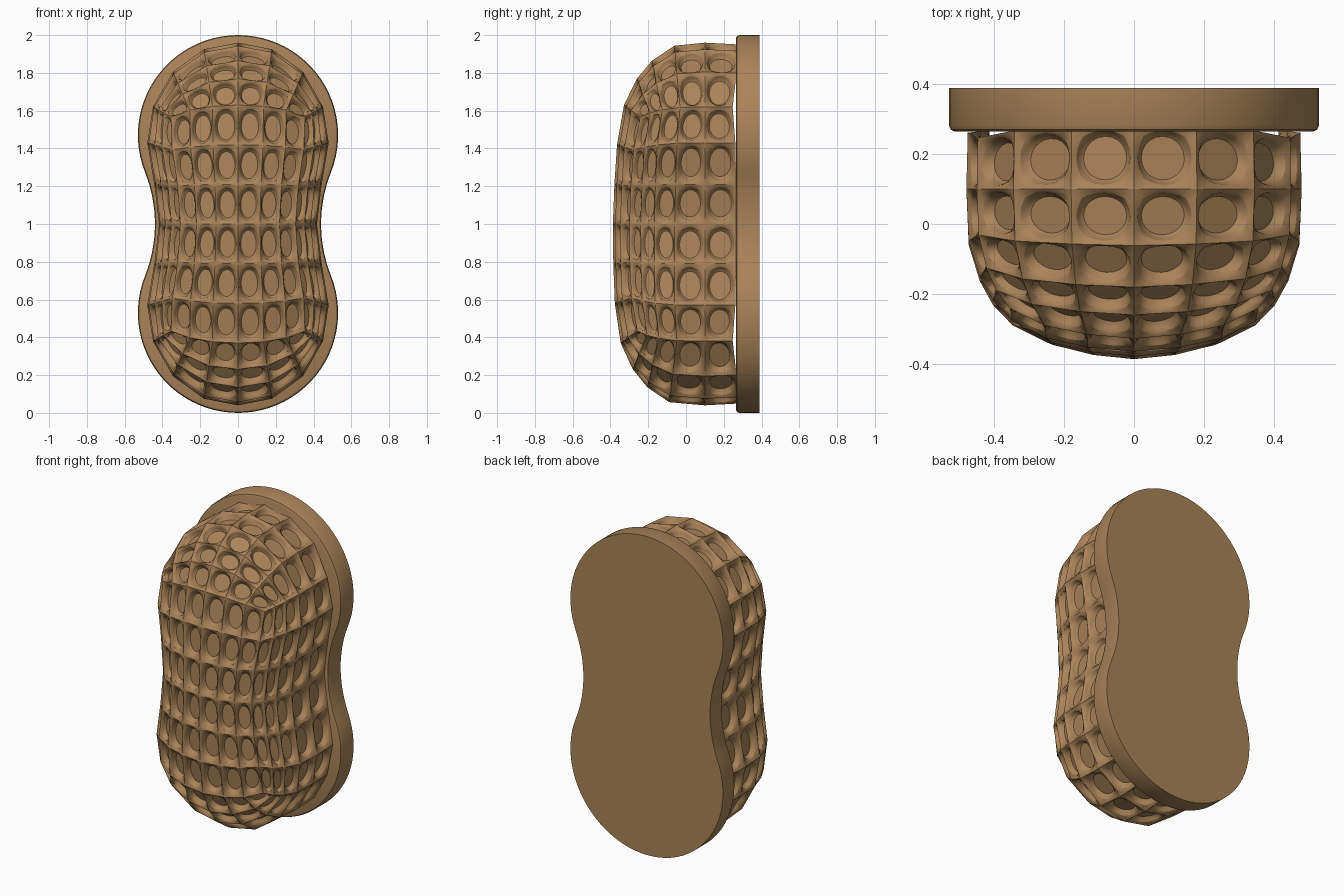
import bpy, bmesh, math
from mathutils import Vector

if "Cube" in bpy.data.objects:
    bpy.data.objects.remove(bpy.data.objects["Cube"])

mat = bpy.data.materials.new("tan")
mat.diffuse_color = (0.40, 0.23, 0.10, 1)
mat.use_nodes = True
mat.node_tree.nodes["Principled BSDF"].inputs["Base Color"].default_value = mat.diffuse_color


def finish(bm, name):
    me = bpy.data.meshes.new(name)
    bm.to_mesh(me)
    bm.free()
    ob = bpy.data.objects.new(name, me)
    bpy.context.collection.objects.link(ob)
    me.materials.append(mat)
    bpy.ops.object.select_all(action='DESELECT')
    bpy.context.view_layer.objects.active = ob
    ob.select_set(True)
    bpy.ops.object.shade_smooth_by_angle(angle=math.radians(28))
    return ob


# --- backing plate: two round lobes blended by concave waist arcs ---
def outline(off):
    r, R, xc, zc = 0.53 - off, 0.742 + off, 1.182, 0.47
    a_end = math.radians(90) + math.atan2(zc, xc)
    b_end = math.atan2(zc, xc)
    q = [(r * math.sin(a_end * i / 24), zc + r * math.cos(a_end * i / 24)) for i in range(25)]
    q += [(xc - R * math.cos(b_end * (1 - i / 8)), R * math.sin(b_end * (1 - i / 8))) for i in range(1, 9)]
    right = q + [(x, -z) for x, z in reversed(q[:-1])]
    return right + [(-x, z) for x, z in reversed(right[1:-1])]


bm = bmesh.new()
loops = [[bm.verts.new((x, y, z + 1)) for x, z in outline(off)]
         for y, off in ((0.39, 0), (0.282, 0), (0.27, 0.005), (0.265, 0.016))]
n = len(loops[0])
for a, b in zip(loops, loops[1:]):
    for i in range(n):
        bm.faces.new((a[i], a[(i + 1) % n], b[(i + 1) % n], b[i]))
bm.faces.new(loops[0])
bm.faces.new(loops[-1])
bmesh.ops.recalc_face_normals(bm, faces=bm.faces)
finish(bm, "backing_plate")


# --- dimpled shell: one quarter lattice = front grid plus rings running back ---
def front(i, j):
    x = (0.305, 0.32, 0.348, 0.355)[j] * (0, 0.38, 0.72, 1)[i]
    z = (0, 0.21, 0.42, 0.63)[j] * (1 - 0.1 * (i / 3) ** 2 * j / 3)
    y = -0.387 + (0, 0.012, 0.038, 0.087)[i] + (0, 0.005, 0.016, 0.05)[j]
    return Vector((x, y, z))


inner = [front(i, 3) for i in range(4)] + [front(3, j) for j in (2, 1, 0)]
outer = [(0, 0.96), (0.18, 0.925), (0.345, 0.805), (0.45, 0.62), (0.48, 0.43), (0.443, 0.21), (0.418, 0)]
blend = (0.03, 0, 0.05, 0.29, 0.58, 1)
depth = (-0.42, 0, 0.4, 0.67, 0.85, 1)


def ring(k, m):
    p = Vector((outer[m][0], 0, outer[m][1])).lerp(inner[m], blend[k])
    p.y = 0.1 + (inner[m].y - 0.1) * depth[k]
    return p


quads = [[front(i, j), front(i + 1, j), front(i + 1, j + 1), front(i, j + 1)]
         for i in range(3) for j in range(3)]
quads += [[ring(k, m), ring(k, m + 1), ring(k + 1, m + 1), ring(k + 1, m)]
          for k in range(5) for m in range(6)]

SIDE = 6                                  # samples along each cell edge
# (roundness, size, sink) steps from ridge down to the oval floor
steps = ((0, 1, 0), (0.3, 0.94, 0.04), (0.75, 0.86, 0.13), (1, 0.82, 0.27), (1, 0.76, 0.42), (1, 0.69, 0.5))


def dimple(bm, c):
    mid = sum(c, Vector()) / 4
    nor = (c[2] - c[0]).cross(c[3] - c[1]).normalized()
    if nor.dot(mid - Vector((0, 0.15, mid.z * 0.6 + 0.4))) < 0:
        nor = -nor
    size = min((c[0] + c[1] - c[2] - c[3]).length, (c[0] + c[3] - c[1] - c[2]).length) / 2
    sink = min(0.075, size * 0.62)
    corners = [(-1, -1), (1, -1), (1, 1), (-1, 1)]
    square = []
    for e in range(4):
        (u0, v0), (u1, v1) = corners[e], corners[(e + 1) % 4]
        for s in range(SIDE):
            t = s / SIDE
            square.append((u0 + (u1 - u0) * t, v0 + (v1 - v0) * t))
    rows = []
    for rnd, scale, d in steps:
        row = []
        for u, v in square:
            a = math.atan2(v, u)
            u2 = (u + (math.cos(a) - u) * rnd) * scale
            v2 = (v + (math.sin(a) - v) * rnd) * scale
            p = c[0].lerp(c[1], (u2 + 1) / 2).lerp(c[3].lerp(c[2], (u2 + 1) / 2), (v2 + 1) / 2)
            row.append(bm.verts.new(p - nor * sink * d))
        rows.append(row)
    made = []
    m = len(square)
    for a, b in zip(rows, rows[1:]):
        for i in range(m):
            made.append(bm.faces.new((a[i], a[(i + 1) % m], b[(i + 1) % m], b[i])))
    made.append(bm.faces.new(rows[-1]))
    made[-1].normal_update()
    if made[-1].normal.dot(nor) < 0:
        bmesh.ops.reverse_faces(bm, faces=made)


bm = bmesh.new()
for sx in (1, -1):
    for sz in (1, -1):
        for q in quads:
            # slight forward lean towards the bottom
            dimple(bm, [Vector((p.x * sx, p.y + 0.014 * p.z * sz * (p.y < 0), p.z * sz + 1)) for p in q])
bmesh.ops.remove_doubles(bm, verts=bm.verts, dist=0.0004)
finish(bm, "dimpled_shell")
